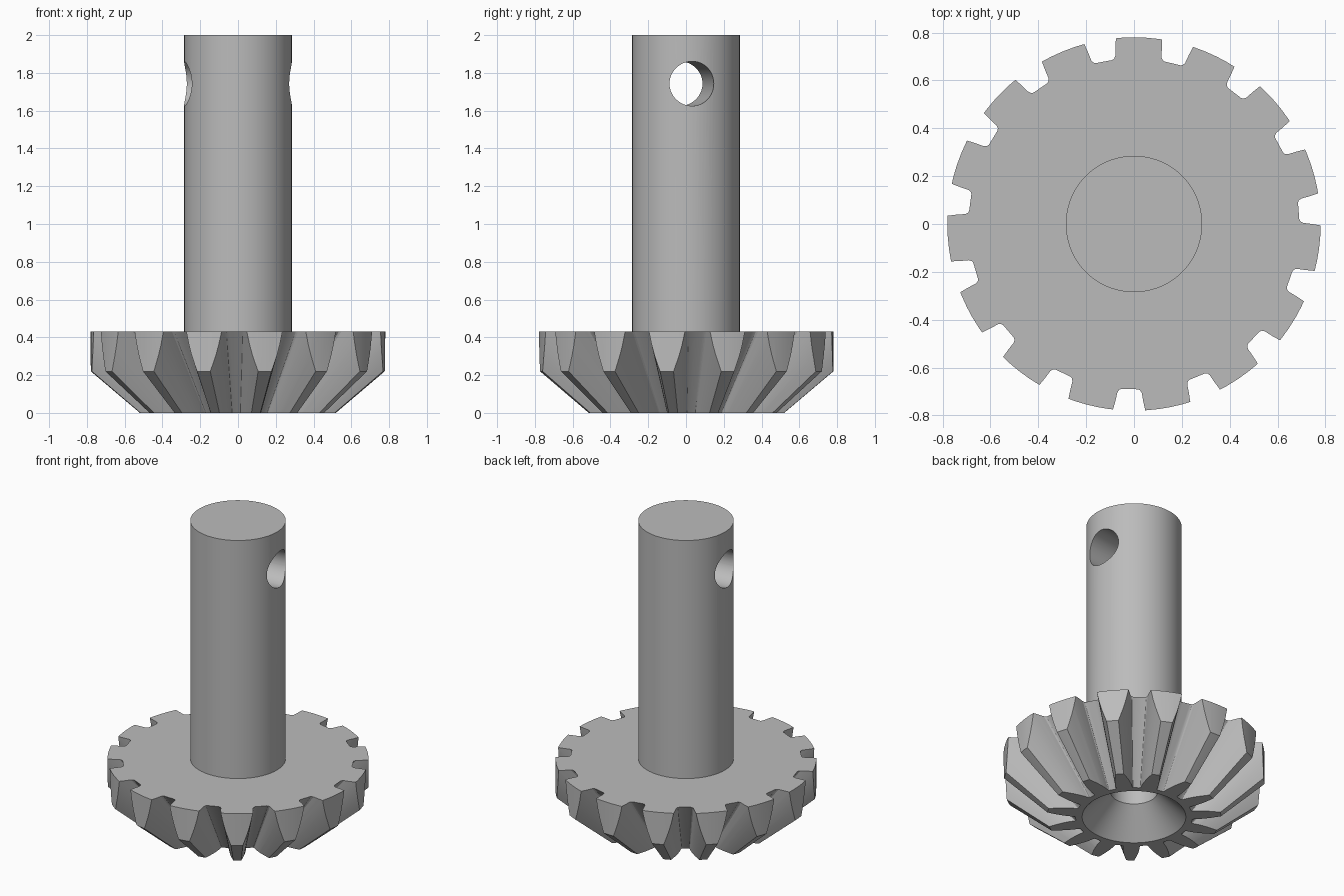
import bpy, bmesh, math
from mathutils import Matrix, Vector

cube = bpy.data.objects.get("Cube")
if cube:
    bpy.data.objects.remove(cube)

TEETH = 15
APEX_Z = -0.44   # point where all tooth lines converge
FACE_Z = 0.43    # flat back of the gear

steel = bpy.data.materials.new("plain steel grey")
steel.use_nodes = True
colour = (0.5, 0.5, 0.5, 1)
steel.diffuse_color = colour
steel.node_tree.nodes["Principled BSDF"].inputs["Base Color"].default_value = colour


def finish(bm, name):
    bmesh.ops.recalc_face_normals(bm, faces=bm.faces)
    mesh = bpy.data.meshes.new(name)
    bm.to_mesh(mesh)
    bm.free()
    mesh.materials.append(steel)
    obj = bpy.data.objects.new(name, mesh)
    bpy.context.collection.objects.link(obj)
    return obj


def revolve(profile, name, steps=96):
    """Spin an (r, z) profile, starting and ending on the axis, into a solid."""
    bm = bmesh.new()
    verts = [bm.verts.new((r, 0, z)) for r, z in profile]
    edges = [bm.edges.new(pair) for pair in zip(verts, verts[1:])]
    bmesh.ops.spin(bm, geom=verts + edges, cent=(0, 0, 0), axis=(0, 0, 1),
                   angle=math.tau, steps=steps, use_merge=True)
    bmesh.ops.remove_doubles(bm, verts=bm.verts, dist=1e-5)
    return finish(bm, name)


def cut(obj, cutter):
    mod = obj.modifiers.new("cut", 'BOOLEAN')
    mod.operation = 'DIFFERENCE'
    mod.solver = 'EXACT'
    mod.object = cutter
    bpy.context.view_layer.objects.active = obj
    bpy.ops.object.modifier_apply(modifier=mod.name)
    bpy.data.objects.remove(cutter)


# Gear blank: conical front with dished recess and blind bore
gear = revolve([(0, 0.40), (0.14, 0.40), (0.14, 0.17), (0.31, 0), (0.52, 0),
                (0.78, 0.22), (0.78, FACE_Z), (0, FACE_Z)], "bevel_gear")

# Tooth gaps: one flared section, tapered towards the apex
half = [(0.69, 0.035), (0.694, 0.044), (0.705, 0.051), (0.74, 0.058),
        (0.78, 0.068), (0.84, 0.088), (0.90, 0.112), (0.97, 0.145),
        (1.03, 0.175), (1.10, 0.212)]
section = half + [(r, -w) for r, w in reversed(half)]
bm = bmesh.new()
for i in range(TEETH):
    turn = Matrix.Rotation(math.radians(4.5) + math.tau * i / TEETH, 4, 'Z')
    rings = []
    for z in (-0.1, 0.5):
        s = (z - APEX_Z) / (FACE_Z - APEX_Z)
        rings.append([bm.verts.new(turn @ Vector((r * s, w * s, z))) for r, w in section])
    low, high = rings
    bm.faces.new(low)
    bm.faces.new(high)
    for j in range(len(section)):
        k = (j + 1) % len(section)
        bm.faces.new((low[j], low[k], high[k], high[j]))
cut(gear, finish(bm, "gap_cutter"))

# Shaft with a slightly turned cross hole
shaft = revolve([(0, FACE_Z), (0.285, FACE_Z), (0.285, 2), (0, 2)], "shaft")
bm = bmesh.new()
place = (Matrix.Translation((0, 0, 1.743)) @ Matrix.Rotation(math.radians(6.6), 4, 'Z')
         @ Matrix.Rotation(math.pi / 2, 4, 'Y'))
bmesh.ops.create_cone(bm, cap_ends=True, segments=64, radius1=0.118, radius2=0.118,
                      depth=1, matrix=place)
cut(shaft, finish(bm, "hole_cutter"))

# Smooth round surfaces, crisp edges
for obj in (gear, shaft):
    bpy.ops.object.select_all(action='DESELECT')
    obj.select_set(True)
    bpy.context.view_layer.objects.active = obj
    bpy.ops.object.shade_smooth_by_angle(angle=math.radians(25))
